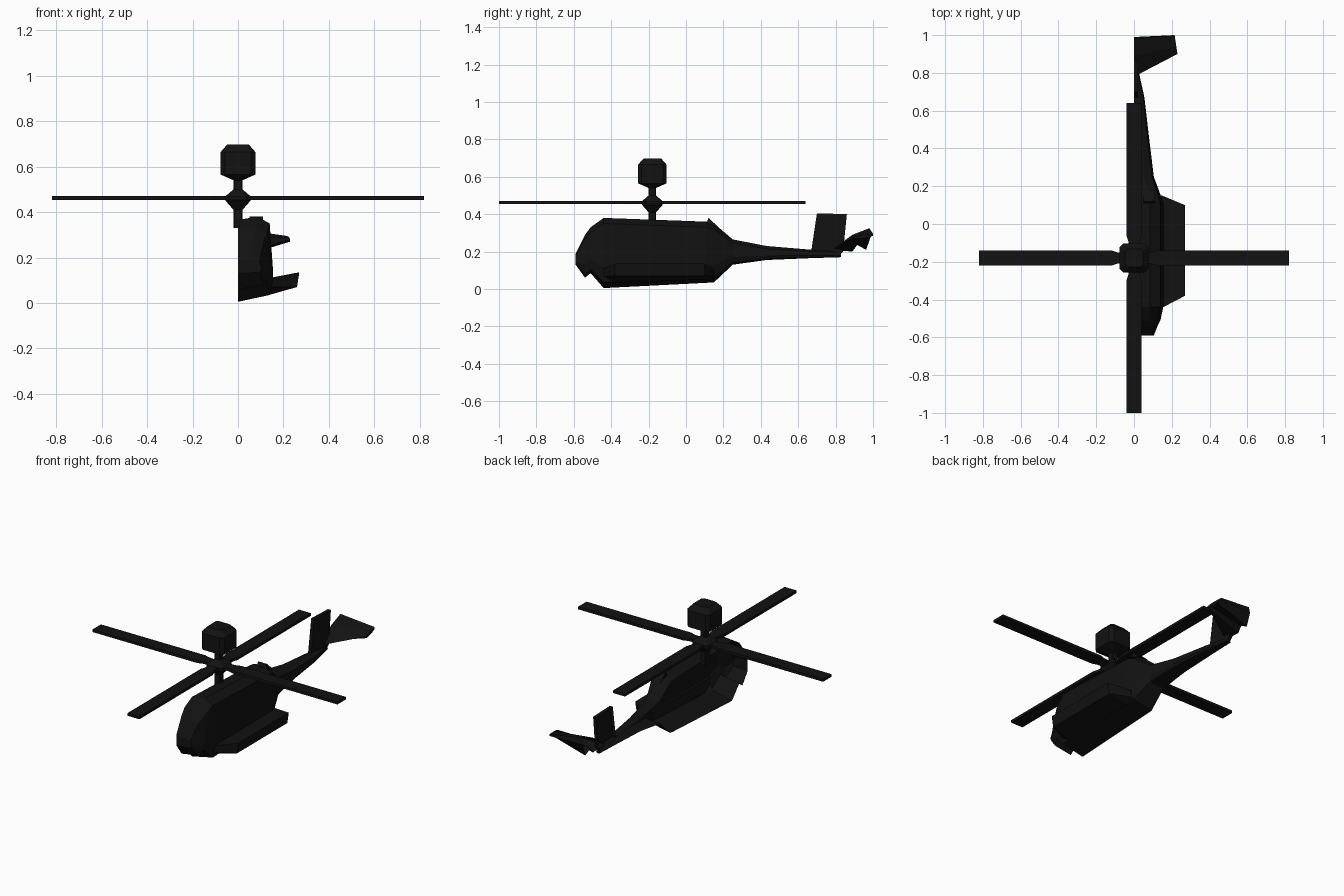
import bpy, bmesh
from math import radians, sqrt
from mathutils import Matrix, Vector

if "Cube" in bpy.data.objects:
    bpy.data.objects.remove(bpy.data.objects["Cube"])

mat = bpy.data.materials.new("matte_black")
mat.diffuse_color = (0.006, 0.006, 0.006, 1)
mat.use_nodes = True
mat.node_tree.nodes["Principled BSDF"].inputs["Base Color"].default_value = mat.diffuse_color


def finish(name, bm):
    bmesh.ops.recalc_face_normals(bm, faces=bm.faces)
    me = bpy.data.meshes.new(name)
    bm.to_mesh(me)
    bm.free()
    me.materials.append(mat)
    ob = bpy.data.objects.new(name, me)
    bpy.context.collection.objects.link(ob)
    return ob


def loft(name, rings, closed=False, cap_start=False, cap_end=False):
    bm = bmesh.new()
    rows = [[bm.verts.new(p) for p in r] for r in rings]
    n = len(rows[0])
    for a, b in zip(rows, rows[1:]):
        for i in range(n if closed else n - 1):
            j = (i + 1) % n
            bm.faces.new((a[i], a[j], b[j], b[i]))
    if cap_start:
        bm.faces.new(rows[0])
    if cap_end:
        bm.faces.new(rows[-1])
    return finish(name, bm)


def section(y, top, shoulder, half, bottom, rise=0.0):
    """Half hull outline: roof centre, shoulder, upper side, lower side, chine, keel."""
    h = top - bottom
    return [(0, y, top - rise), (half * 0.55, y, top), (half * 0.9, y, top - shoulder),
            (half, y, bottom + 0.3 * h), (half * 0.9, y, bottom + 0.08 * h), (0, y, bottom)]


# Half fuselage and tail boom: open along the centre plane
hull = [section(*s) for s in (
    (-0.59, 0.19, 0.01, 0.105, 0.13, 0.0),
    (-0.54, 0.29, 0.02, 0.125, 0.06, 0.0),
    (-0.51, 0.33, 0.03, 0.14, 0.085, 0.0),
    (-0.44, 0.38, 0.03, 0.155, 0.005, 0.015),
    (0.11, 0.36, 0.03, 0.155, 0.033, 0.015),
    (0.15, 0.35, 0.03, 0.142, 0.036, 0.01),
    (0.25, 0.265, 0.02, 0.105, 0.13, 0.0),
    (0.43, 0.23, 0.015, 0.083, 0.155, 0.0),
    (0.67, 0.21, 0.01, 0.055, 0.165, 0.0),
    (0.83, 0.20, 0.005, 0.02, 0.17, 0.0))]
loft("fuselage_half", hull, cap_start=True)

# Engine exhaust lip on the roof
loft("exhaust_lip", [[(x, 0.11, 0.35), (x, 0.12, 0.38), (x, 0.18, 0.325)] for x in (0.05, 0.11)],
     closed=True, cap_start=True, cap_end=True)

# Side sponson running along the lower flank
def sponson_ring(y, out, low):
    return [(0.14, y, 0.11), (out, y, 0.135 if out > 0.2 else 0.11),
            (out - 0.01, y, 0.07), (0.13, y, low)]

loft("side_sponson", [sponson_ring(-0.44, 0.155, 0.033), sponson_ring(-0.38, 0.27, 0.033),
                      sponson_ring(0.10, 0.27, 0.05), sponson_ring(0.15, 0.15, 0.06)])

# Upright tail fin
fin = ((0.67, 0.205), (0.70, 0.405), (0.86, 0.40), (0.84, 0.20), (0.81, 0.17))
loft("tail_fin", [[(x, y, z) for y, z in fin] for x in (0.0, 0.02)], closed=True, cap_end=True)

# Tapered tail plane behind the fin
root = ((0.78, 0.21), (0.89, 0.29), (0.98, 0.325), (0.99, 0.285), (0.963, 0.21), (0.914, 0.235), (0.89, 0.20))
tip = ((0.90, 0.28), (0.94, 0.29), (1.0, 0.295), (1.0, 0.285), (0.97, 0.275), (0.93, 0.27), (0.90, 0.27))
loft("tail_plane", [[(0.0, y, z) for y, z in root],
                    [(0.23 - 0.15 * (y - 0.9), y, z) for y, z in tip]], closed=True, cap_end=True)

# Rotor mast, hub and sensor pod: one square-section lathe
HUB = Vector((0, -0.18, 0.462))
profile = ((0.02, 0.33), (0.02, 0.41), (0.055, 0.45), (0.055, 0.47), (0.02, 0.50), (0.02, 0.54),
           (0.076, 0.565), (0.076, 0.665), (0.048, 0.697))


def pod_ring(r, z):
    c = r * 0.75                          # slightly chamfered square
    return [(x, HUB.y + y, z) for x, y in
            ((r, -c), (r, c), (c, r), (-c, r), (-r, c), (-r, -c), (-c, -r), (c, -r))]


loft("mast_and_pod", [pod_ring(*p) for p in profile], closed=True, cap_start=True, cap_end=True)

# Four main rotor blades with narrower roots
outline = ((0.03, 0.025), (0.09, 0.03), (0.12, 0.04), (0.82, 0.04))
for k in range(4):
    rings = [[(x, -w, -0.008), (x, w, -0.008), (x, w, 0.008), (x, -w, 0.008)] for x, w in outline]
    blade = loft(f"rotor_blade_{k + 1}", rings, closed=True, cap_start=True, cap_end=True)
    blade.data.transform(Matrix.Translation(HUB) @ Matrix.Rotation(radians(90 * k), 4, 'Z'))
